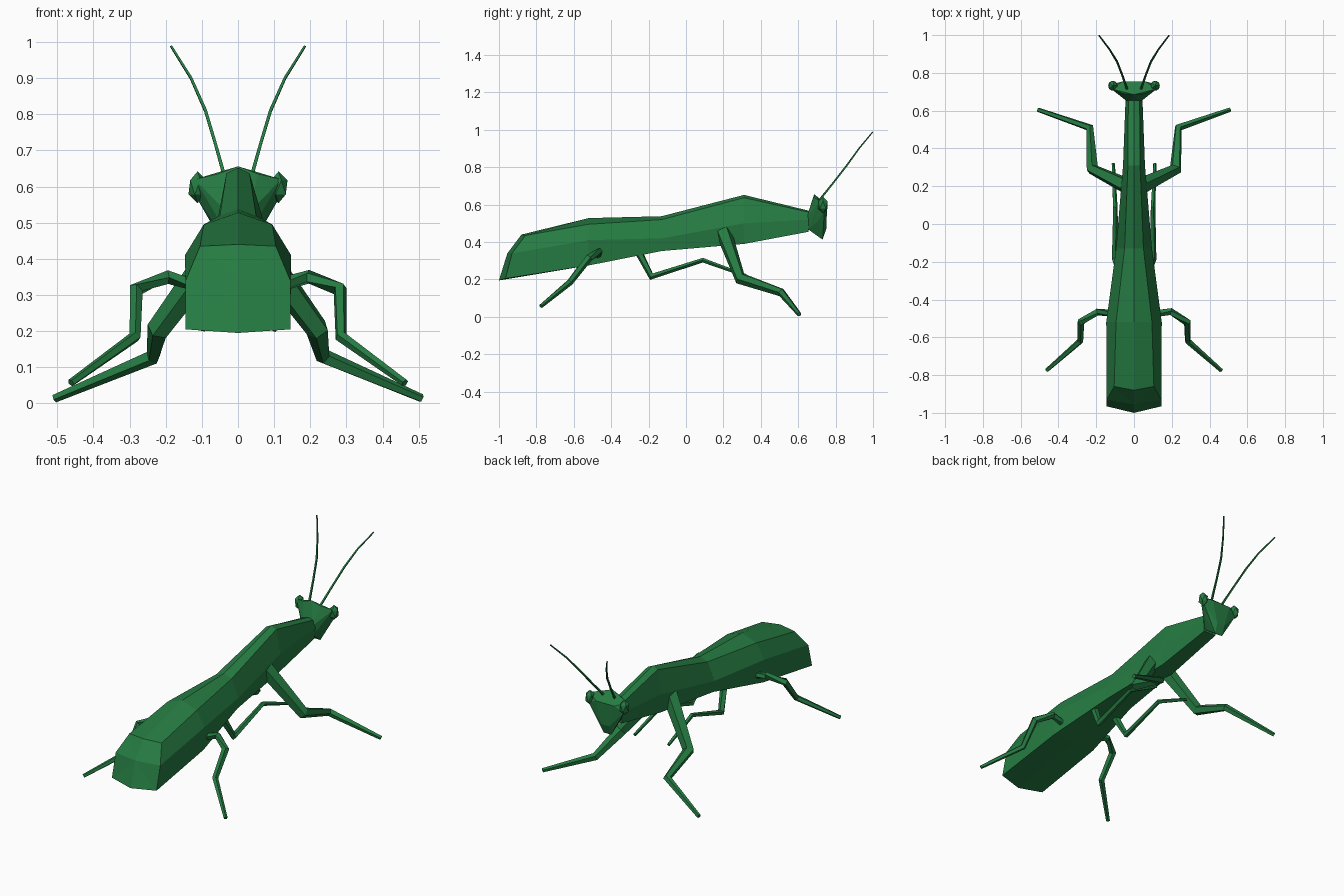
import bpy, bmesh
from mathutils import Vector, Matrix

if "Cube" in bpy.data.objects:
    bpy.data.objects.remove(bpy.data.objects["Cube"])

green = bpy.data.materials.new("leaf green")
green.diffuse_color = (0.019, 0.2, 0.055, 1)
green.use_nodes = True
green.node_tree.nodes["Principled BSDF"].inputs["Base Color"].default_value = green.diffuse_color


def finish(bm, name):
    bmesh.ops.recalc_face_normals(bm, faces=bm.faces[:])
    me = bpy.data.meshes.new(name)
    bm.to_mesh(me)
    bm.free()
    me.materials.append(green)
    ob = bpy.data.objects.new(name, me)
    bpy.context.collection.objects.link(ob)
    return ob


def bridge(bm, a, b):
    n = len(a)
    for i in range(n):
        bm.faces.new((a[i], a[(i + 1) % n], b[(i + 1) % n], b[i]))


def limb(name, side, pts, radii, sides=5):
    """Tapered tube with mitred joints through the given points."""
    pts = [Vector((side * x, y, z)) for x, y, z in pts]
    bm = bmesh.new()
    rings = []
    for i, p in enumerate(pts):
        before = (p - pts[i - 1]).normalized() if i else Vector()
        after = (pts[i + 1] - p).normalized() if i < len(pts) - 1 else Vector()
        d = (before + after).normalized()
        u = d.cross(Vector((side * 0.8, -0.5, 0.33))).normalized()
        if rings and u.dot(last) < 0:
            u = -u
        last = u
        rot = [Matrix.Rotation(6.28319 * k / sides, 3, d) @ u for k in range(sides)]
        rings.append([bm.verts.new(p + r * radii[i]) for r in rot])
    for a, b in zip(rings, rings[1:]):
        bridge(bm, a, b)
    bm.faces.new(rings[0])
    bm.faces.new(rings[-1])
    return finish(bm, name)


# Body: half rings (belly centre, belly edge, flank, shoulder, ridge)
def section(y, wb, zb, wm, zm, ws, zs, zt):
    return [(0, y, zb), (wb, y, zb), (wm, y, zm), (ws, y, zs), (0, y, zt)]


halves = [
    [(0, -1.0, .195), (.145, -.965, .205), (.145, -.93, .34), (.105, -.86, .435), (0, -.88, .44)],
    section(-.52, .14, .275, .147, .41, .095, .495, .528),
    section(-.13, .085, .352, .095, .42, .05, .52, .538),
    section(.31, .05, .39, .058, .50, .032, .637, .652),
    section(.655, .04, .455, .045, .52, .03, .56, .568),
]
bm = bmesh.new()
rings = []
for h in halves:
    full = h + [(-x, y, z) for x, y, z in h[3:0:-1]]
    rings.append([bm.verts.new(p) for p in full])
for a, b in zip(rings, rings[1:]):
    bridge(bm, a, b)
tail = bm.verts.new((0, -.955, .34))
for i in range(8):
    bm.faces.new((rings[0][i], rings[0][(i + 1) % 8], tail))
bm.faces.new(rings[-1])
finish(bm, "body")

# Head: faceted triangular wedge
bm = bmesh.new()
half = [(.055, .69, .635), (.12, .715, .62), (.115, .74, .57), (.025, .73, .413),
        (.032, .645, .53), (.03, .65, .47), (.06, .755, .6), (.025, .75, .47), (.07, .70, .505)]
for x, y, z in half:
    bm.verts.new((x, y, z))
    bm.verts.new((-x, y, z))
bm.verts.new((0, .685, .656))
res = bmesh.ops.convex_hull(bm, input=bm.verts[:])
loose = [v for v in bm.verts if not v.link_faces]
bmesh.ops.delete(bm, geom=loose, context='VERTS')
finish(bm, "head")

# Paired parts
for side, tag in ((1, "right"), (-1, "left")):
    bm = bmesh.new()
    bmesh.ops.create_icosphere(bm, subdivisions=1, radius=1, matrix=(
        Matrix.Translation((side * .112, .732, .598)) @ Matrix.Diagonal((.028, .03, .044, 1))))
    finish(bm, tag + " eye")

    limb(tag + " antenna", side,
         [(.035, .71, .62), (.063, .79, .72), (.09, .86, .81), (.13, .925, .9), (.185, .998, .988)],
         [.007, .006, .006, .005, .004], 4)
    limb(tag + " front leg", side,
         [(.035, .20, .455), (.22, .29, .205), (.235, .51, .13), (.508, .605, .014)],
         [.045, .033, .022, .012])
    limb(tag + " middle leg", side,
         [(.07, -.26, .36), (.1, -.185, .215), (.1, .09, .303), (.11, .32, .22)],
         [.022, .019, .013, .009])
    limb(tag + " hind leg", side,
         [(.10, -.475, .325), (.195, -.465, .35), (.282, -.52, .315), (.285, -.62, .185),
          (.462, -.775, .057)],
         [.02, .02, .021, .017, .011])
